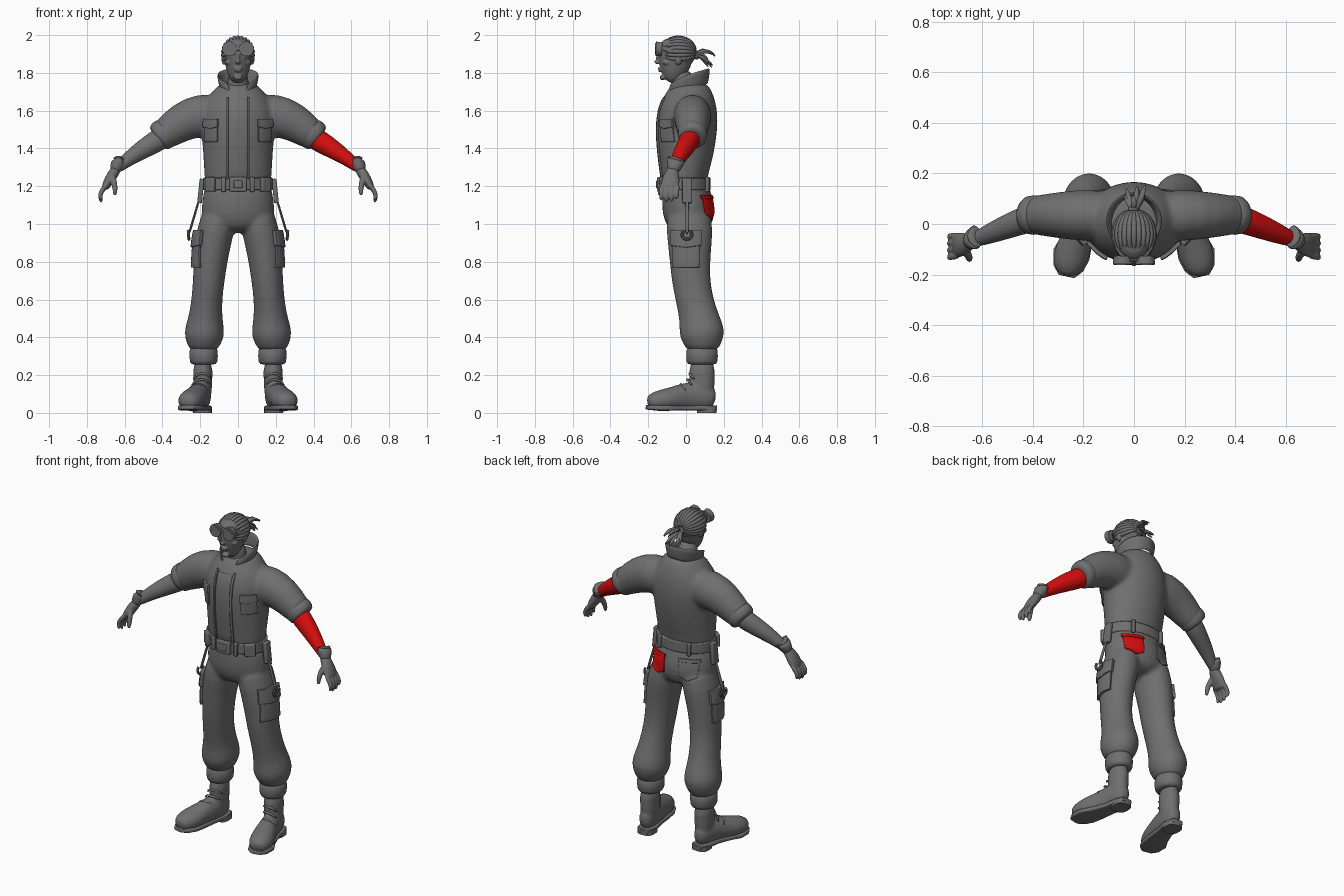
import bpy, bmesh, math, random
from mathutils import Vector, Matrix, Euler
from mathutils.bvhtree import BVHTree

old = bpy.data.objects.get("Cube")
if old:
    bpy.data.objects.remove(old)
random.seed(4)
X, Y, Z = Vector((1, 0, 0)), Vector((0, 1, 0)), Vector((0, 0, 1))


def material(name, red, green, blue):
    mat = bpy.data.materials.new(name)
    mat.use_nodes = True
    mat.diffuse_color = (red, green, blue, 1)
    mat.node_tree.nodes["Principled BSDF"].inputs["Base Color"].default_value = (red, green, blue, 1)
    return mat


GREY = material("plain grey", .16, .16, .16)
RED = material("bright red", .65, .004, .004)


def finish(bm, name, mat=GREY, mirror=False, sub=0, voxel=0, relax=6, thick=0, bevel=0, fix=True):
    """Turn a bmesh into a smooth shaded object with modifiers."""
    if fix:
        bmesh.ops.recalc_face_normals(bm, faces=bm.faces)
    mesh = bpy.data.meshes.new(name)
    bm.to_mesh(mesh)
    bm.free()
    mesh.materials.append(mat)
    obj = bpy.data.objects.new(name, mesh)
    bpy.context.collection.objects.link(obj)
    for face in mesh.polygons:
        face.use_smooth = True
    if not sub and not voxel:
        bpy.ops.object.select_all(action="DESELECT")
        obj.select_set(True)
        bpy.context.view_layer.objects.active = obj
        bpy.ops.object.shade_smooth_by_angle(angle=math.radians(40))
    if thick:
        solid = obj.modifiers.new("thickness", "SOLIDIFY")
        solid.thickness, solid.offset = thick, 1
    if bevel:
        edge = obj.modifiers.new("soft edge", "BEVEL")
        edge.width, edge.segments, edge.limit_method = bevel, 2, "ANGLE"
    if sub:
        obj.modifiers.new("subdivide", "SUBSURF").levels = sub
        obj.modifiers["subdivide"].render_levels = sub
    if voxel:
        remesh = obj.modifiers.new("blend", "REMESH")
        remesh.mode, remesh.voxel_size, remesh.use_smooth_shade = "VOXEL", voxel, True
        soft = obj.modifiers.new("relax", "SMOOTH")
        soft.factor, soft.iterations = .5, relax
    if mirror:
        obj.modifiers.new("mirror", "MIRROR").use_mirror_merge = False
    return obj


def loft(bm, rings, ref=X, sides=20, power=1.0):
    """Skin elliptical rings (x, y, z, radius along ref, other radius)."""
    centres = [Vector(ring[:3]) for ring in rings]
    loops = []
    for i, ring in enumerate(rings):
        along = (centres[min(i + 1, len(rings) - 1)] - centres[max(i - 1, 0)]).normalized()
        u = (ref - along * ref.dot(along)).normalized()
        v = along.cross(u)
        loop = []
        for k in range(sides):
            c, s = math.cos(math.tau * k / sides), math.sin(math.tau * k / sides)
            c, s = math.copysign(abs(c) ** power, c), math.copysign(abs(s) ** power, s)
            loop.append(bm.verts.new(centres[i] + u * c * ring[3] + v * s * ring[4]))
        loops.append(loop)
    for low, high in zip(loops, loops[1:]):
        for k in range(sides):
            n = (k + 1) % sides
            bm.faces.new((low[k], low[n], high[n], high[k]))
    bm.faces.new(loops[0][::-1])
    bm.faces.new(loops[-1])


def flip(rings):
    return [(-ring[0], *ring[1:]) for ring in rings]


def lofted(name, rings, ref=X, power=1.0, sides=20, **options):
    bm = bmesh.new()
    loft(bm, rings, ref, sides, power)
    return finish(bm, name, **options)


def ball(bm, loc, size):
    bmesh.ops.create_uvsphere(bm, u_segments=20, v_segments=12, radius=1,
                              matrix=Matrix.LocRotScale(Vector(loc), None, Vector(size)))


def block(name, loc, size, turn=(0, 0, 0), **options):
    bm = bmesh.new()
    bmesh.ops.create_cube(bm, size=1, matrix=Matrix.LocRotScale(Vector(loc), Euler(turn), Vector(size)))
    return finish(bm, name, bevel=.006, **options)


def panel(name, tree, centre, aim, width, height, thick, point=0, **options):
    """Cloth patch laid on a surface by casting rays along aim."""
    bm, right, n = bmesh.new(), aim.cross(Z), 8
    grid = []
    for j in range(n + 1):
        row = []
        for i in range(n + 1):
            u, v = i / n - .5, j / n - .5
            drop = point * (1 - abs(2 * u)) * (1 - j / n)
            start = Vector(centre) + right * u * width + Z * (v * height - drop)
            hit = tree.ray_cast(start - aim, aim)[0] or tree.find_nearest(start)[0]
            row.append(bm.verts.new(hit))
        grid.append(row)
    for j in range(n):
        for i in range(n):
            bm.faces.new((grid[j][i], grid[j][i + 1], grid[j + 1][i + 1], grid[j + 1][i]))
    return finish(bm, name, thick=thick, bevel=.003, fix=False, **options)


def surface(obj):
    bpy.context.view_layer.update()
    return BVHTree.FromObject(obj, bpy.context.evaluated_depsgraph_get())


# Shirt with short sleeves
bm = bmesh.new()
loft(bm, [(0, -.005, 1.16, .17, .115), (0, -.01, 1.25, .18, .125), (0, -.005, 1.32, .184, .14),
          (0, 0, 1.42, .19, .157), (0, .005, 1.52, .2, .165), (0, .01, 1.6, .2, .16),
          (0, .02, 1.67, .165, .138), (0, .02, 1.72, .12, .11), (0, .02, 1.75, .09, .09)])
sleeve = [(.06, .03, 1.57, .1, .11), (.2, .035, 1.58, .105, .12), (.3, .035, 1.54, .092, .105),
          (.38, .035, 1.48, .08, .085), (.43, .035, 1.445, .07, .07)]
for rings in (sleeve, flip(sleeve)):
    loft(bm, rings, Y)
shirt = finish(bm, "shirt", sub=1, voxel=.011)
lofted("sleeve_cuffs", [(.37, .035, 1.495, .07, .07), (.375, .035, 1.49, .08, .086),
                        (.42, .035, 1.455, .079, .083), (.428, .035, 1.449, .06, .062)], Y, sub=1, mirror=True)

# Trousers
bm = bmesh.new()
loft(bm, [(0, -.005, 1.25, .165, .115), (0, 0, 1.17, .185, .128), (0, .01, 1.1, .195, .14),
          (0, .018, 1.03, .198, .138), (0, .02, .95, .15, .1)])
leg = [(.09, .015, 1.1, .09, .12), (.122, .02, .95, .1, .125), (.142, .02, .85, .094, .112),
       (.155, .025, .7, .084, .103), (.165, .045, .6, .082, .1), (.172, .07, .5, .09, .105),
       (.178, .088, .42, .113, .128), (.183, .085, .365, .09, .1), (.183, .085, .32, .07, .08)]
for rings in (leg, flip(leg)):
    loft(bm, rings)
trousers = finish(bm, "trousers", sub=1, voxel=.011)
lofted("trouser_cuffs", [(.182, .085, .255, .06, .07), (.182, .085, .262, .076, .085),
                         (.182, .085, .34, .078, .086), (.182, .085, .352, .06, .07)], sub=1, mirror=True)

# Pockets, placket and zips
cloth, denim = surface(shirt), surface(trousers)
panel("front_placket", cloth, (0, 0, 1.45), Y, .095, .42, .005)
panel("zip_strips", cloth, (.056, 0, 1.455), Y, .013, .43, .01, mirror=True)
panel("chest_pockets", cloth, (.14, 0, 1.49), Y, .068, .11, .009, mirror=True)
panel("chest_flaps", cloth, (.14, 0, 1.535), Y, .075, .042, .016, point=.01, mirror=True)
panel("cargo_pockets", denim, (0, .002, .862), -X, .135, .185, .015, mirror=True)
panel("cargo_flaps", denim, (0, .002, .925), -X, .148, .08, .023, point=.012, mirror=True)
for name, side, mat in (("left", 1, RED), ("right", -1, GREY)):
    panel(name + "_back_pocket", denim, (side * .1, 0, 1.095), -Y, .105, .1, .008, point=.025, mat=mat)
    panel(name + "_back_pocket_hem", denim, (side * .1, 0, 1.14), -Y, .112, .02, .012, mat=mat)

# Belt with buckle, loops and hanging spanners
lofted("belt", [(0, -.004, 1.18, .184, .135), (0, -.004, 1.245, .184, .135)], sides=40, bevel=.005)
block("buckle", (0, -.14, 1.21), (.09, .025, .078))
block("buckle_bar", (0, -.155, 1.21), (.05, .01, .04))
block("belt_loops", (.075, -.126, 1.21), (.022, .03, .08), (0, 0, .2), mirror=True)
block("belt_pouches", (.145, -.09, 1.21), (.06, .03, .075), (0, 0, .65), mirror=True)
block("rear_belt_loops", (.1, .112, 1.21), (.022, .025, .08), (0, 0, -.3), mirror=True)
block("tool_holders", (.197, .005, 1.175), (.025, .05, .13), (0, -.1, 0), mirror=True)
lofted("spanner_handles", [(.2, .005, 1.15, .009, .006), (.232, .005, 1.04, .011, .006),
                           (.262, .005, .94, .012, .007)], Y, sub=1, mirror=True)
jaw = [(.262 + .002 * math.cos(a), .005 + .026 * math.sin(a), .945 + .026 * math.cos(a), .008, .008)
       for a in (math.radians(40 + 28 * k) for k in range(11))]
lofted("spanner_jaws", jaw, X, sides=8, mirror=True)

# Boots
bm = bmesh.new()
loft(bm, [(.185, .16, .075, .03, .045), (.188, .11, .085, .05, .072), (.2, .03, .09, .054, .08),
          (.22, -.04, .08, .061, .068), (.245, -.11, .068, .074, .06), (.26, -.17, .06, .062, .052),
          (.267, -.205, .05, .034, .034)])
loft(bm, [(.19, .085, .04, .046, .06), (.186, .085, .15, .051, .068), (.186, .085, .3, .056, .075)])
finish(bm, "boots", sub=1, voxel=.008, mirror=True, relax=5)
lofted("boot_soles", [(.186, .162, .026, .034, .014), (.19, .1, .026, .052, .014), (.205, .02, .026, .05, .014),
                      (.225, -.06, .026, .062, .014), (.247, -.12, .026, .074, .014),
                      (.26, -.175, .028, .06, .014), (.267, -.207, .03, .032, .012)],
       power=.4, bevel=.003, mirror=True)
lofted("boot_heels", [(.188, .11, 0, .05, .052), (.188, .11, .03, .05, .054)], power=.7, mirror=True)
lofted("boot_toe_welts", [(.238, -.092, .065, .074, .061), (.241, -.101, .065, .075, .062)], sub=1, mirror=True)
for i, (x, y, z) in enumerate([(.188, .012, .21), (.195, 0, .178), (.212, -.035, .152), (.226, -.07, .138)]):
    lofted(f"boot_laces_{i}", [(x - .048, y + .045, z - .03, .006, .006), (x - .025, y + .008, z, .008, .008),
                               (x + .025, y + .004, z, .008, .008), (x + .052, y + .035, z - .035, .006, .006)],
           Y, sides=8, sub=1, mirror=True)
lofted("boot_ankle_bands", [(.186, .085, .195, .054, .071), (.186, .085, .21, .055, .073)], sub=1, mirror=True)

# Forearms, one of them red, then gloves
forearm = [(.38, .03, 1.475, .05, .055), (.42, .02, 1.445, .056, .06), (.48, -.002, 1.41, .05, .054),
           (.55, -.03, 1.365, .043, .044), (.61, -.055, 1.32, .032, .032), (.645, -.068, 1.29, .028, .028)]
lofted("left_forearm", forearm, Y, sub=2, mat=RED)
lofted("right_forearm", flip(forearm), Y, sub=2)
lofted("glove_cuffs", [(.658, -.072, 1.272, .03, .026), (.643, -.064, 1.3, .037, .034),
                       (.628, -.052, 1.335, .05, .046), (.622, -.048, 1.35, .05, .044),
                       (.633, -.056, 1.325, .03, .03)], Y, sub=1, mirror=True)
bm = bmesh.new()
loft(bm, [(.64, -.066, 1.295, .03, .028), (.658, -.074, 1.27, .036, .028), (.678, -.08, 1.24, .048, .028),
          (.7, -.085, 1.2, .05, .022), (.706, -.086, 1.185, .044, .016)], Y)
for k in range(4):
    y, reach = -.126 + .027 * k, (.012, 0, .004, .018)[k]
    loft(bm, [(.692, y, 1.215, .014, .014), (.722, y - .003, 1.175, .014, .014),
              (.732, y - .005, 1.145 + reach / 2, .013, .013), (.722, y - .006, 1.11 + reach, .009, .009)], Y, 10)
loft(bm, [(.668, -.095, 1.26, .02, .018), (.655, -.125, 1.22, .017, .017), (.65, -.138, 1.18, .014, .014),
          (.652, -.142, 1.148, .01, .01)], Y, 10)
finish(bm, "gloved_hands", sub=1, voxel=.005, relax=3, mirror=True)

# Turned-up collar, open at the front
bm, rows = bmesh.new(), []
for i in range(25):
    turn = math.radians(26 + i * 308 / 24)
    back = (1 - math.cos(turn)) / 2
    low, high = 1.64 + .1 * back, 1.71 + .115 * math.sqrt(back)
    rows.append([bm.verts.new(((.09 + .024 * k) * math.sin(turn), .012 - (.105 + .012 * k) * math.cos(turn),
                               low + (high - low) * k)) for k in (0, .5, 1)])
for a, b in zip(rows, rows[1:]):
    for k in range(2):
        bm.faces.new((a[k], b[k], b[k + 1], a[k + 1]))
finish(bm, "collar", thick=.012, sub=1)
lofted("neck", [(0, .005, 1.62, .075, .07), (0, -.012, 1.72, .056, .058), (0, -.03, 1.82, .055, .06)], sub=1)

# Head and face
bm = bmesh.new()
loft(bm, [(0, -.1, 1.757, .026, .026), (0, -.082, 1.775, .047, .052), (0, -.066, 1.815, .063, .077),
          (0, -.056, 1.865, .073, .093), (0, -.055, 1.92, .077, .1), (0, -.05, 1.96, .066, .085),
          (0, -.05, 1.985, .035, .05)])
for loc, size in [((0, -.15, 1.858), (.013, .019, .012)), ((0, -.147, 1.88), (.009, .013, .028)),
                  ((0, -.14, 1.906), (.052, .016, .01)), ((0, -.139, 1.824), (.024, .011, .006)),
                  ((0, -.136, 1.811), (.021, .011, .007)), ((0, -.124, 1.775), (.025, .016, .015))]:
    ball(bm, loc, size)
for side in (1, -1):
    ball(bm, (side * .03, -.131, 1.886), (.015, .01, .007))
    ball(bm, (side * .076, -.04, 1.872), (.012, .02, .03))
    ball(bm, (side * .048, -.1, 1.855), (.02, .025, .014))
finish(bm, "head", sub=1, voxel=.005, relax=3)

# Goggles pushed up on the forehead
lofted("goggle_strap", [(0, -.052, 1.902, .084, .103), (0, -.046, 1.926, .084, .103)], sides=40, bevel=.003)
lofted("goggle_rims", [(.044, -.128, 1.925, .036, .036), (.045, -.16, 1.927, .039, .039),
                       (.045, -.163, 1.927, .03, .03), (.045, -.155, 1.927, .028, .028)], mirror=True)
block("goggle_bridge", (0, -.15, 1.925), (.03, .014, .016))

# Hair swept back and tied
bm = bmesh.new()
ball(bm, (0, -.032, 1.905), (.08, .085, .084))
for k in range(17):
    around = math.radians(-112 + 14 * k)
    path = []
    for step in range(8):
        polar = math.radians(48 + 17 * step)
        bulk = (.004, .009, .012, .013, .013, .012, .01, .007)[step]
        path.append((.081 * math.sin(polar) * math.sin(around), -.045 - .1 * math.cos(polar),
                     1.905 + .083 * math.sin(polar) * math.cos(around), bulk, bulk))
    loft(bm, path, Vector((.3, .2, 1)), 8)
finish(bm, "swept_hair", sub=1)
bm = bmesh.new()
ball(bm, (0, .055, 1.895), (.024, .02, .024))
for k in range(13):
    x, y, z = random.uniform(-.045, .045), random.uniform(.115, .165), random.uniform(1.82, 1.92)
    loft(bm, [(0, .045, 1.895, .01, .008), (x * .5, .08, 1.9 + (z - 1.87) * .5, .014, .009),
              (x, y - .02, z + .012, .011, .007), (x * 1.2, y, z - .012, .002, .002)], X, 8)
finish(bm, "ponytail", sub=1)
